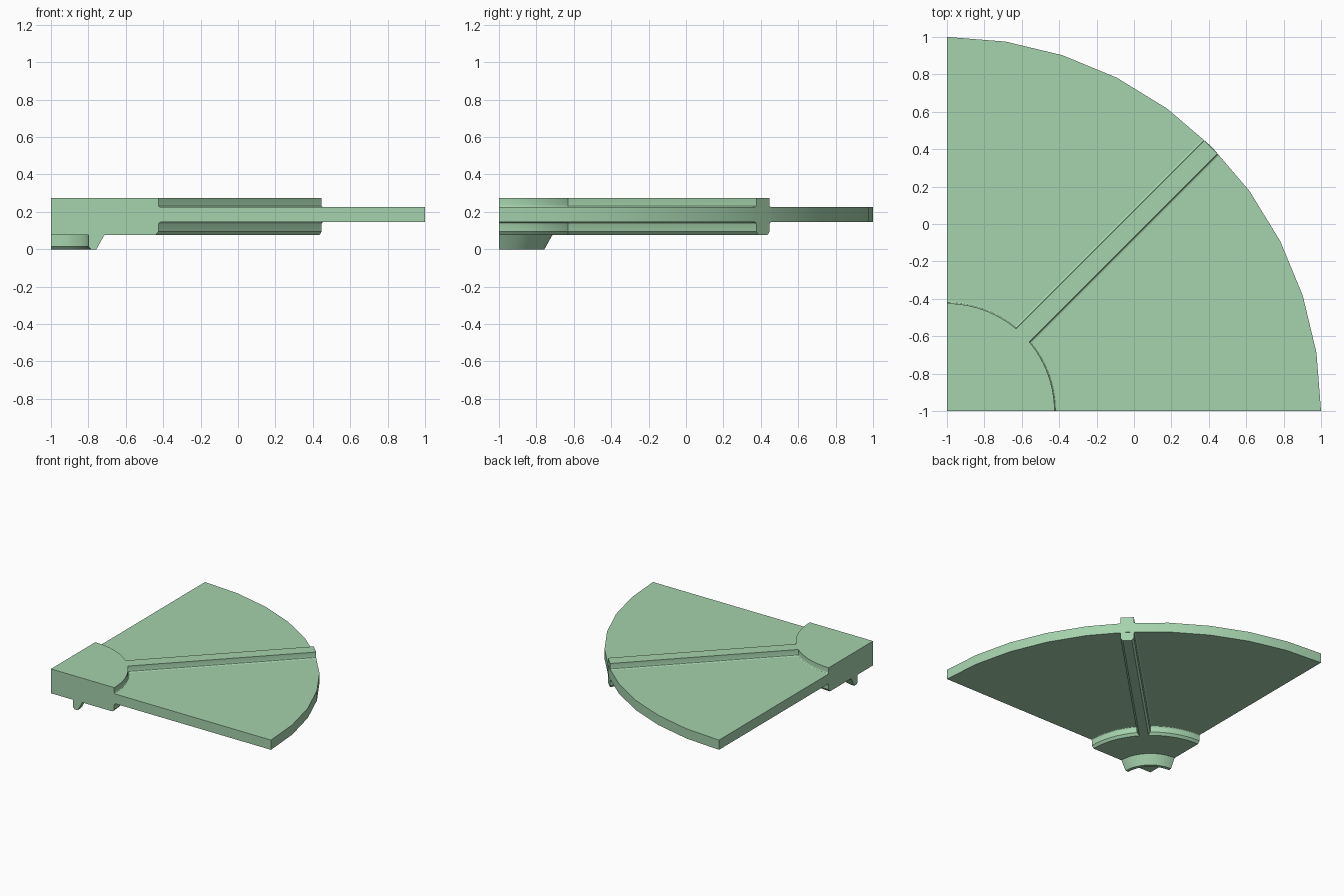
import bpy
import bmesh
import math
from mathutils import Matrix, Vector

cube = bpy.data.objects.get("Cube")
if cube:
    bpy.data.objects.remove(cube, do_unlink=True)

# Single pale green material
green = bpy.data.materials.new("pale_green")
green.use_nodes = True
colour = (0.376, 0.645, 0.418, 1.0)
green.diffuse_color = colour
green.node_tree.nodes["Principled BSDF"].inputs["Base Color"].default_value = colour

CENTRE = Vector((-1, -1, 0))   # corner of the quarter disc
PLATE_LOW, PLATE_TOP = 0.145, 0.225
BOTTOM, TOP = 0.075, 0.275


def loft(name, rings):
    """Join equal closed loops into a capped solid."""
    bm = bmesh.new()
    loops = [[bm.verts.new(p) for p in ring] for ring in rings]
    n = len(loops[0])
    for a, b in zip(loops, loops[1:]):
        for i in range(n):
            j = (i + 1) % n
            bm.faces.new((a[i], a[j], b[j], b[i]))
    bm.faces.new(loops[0])
    bm.faces.new(loops[-1][::-1])
    bmesh.ops.remove_doubles(bm, verts=bm.verts, dist=1e-5)
    bmesh.ops.recalc_face_normals(bm, faces=bm.faces)
    mesh = bpy.data.meshes.new(name)
    bm.to_mesh(mesh)
    bm.free()
    mesh.materials.append(green)
    obj = bpy.data.objects.new(name, mesh)
    bpy.context.collection.objects.link(obj)
    bpy.ops.object.select_all(action='DESELECT')
    obj.select_set(True)
    bpy.context.view_layer.objects.active = obj
    bpy.ops.object.shade_smooth_by_angle(angle=math.radians(30))
    return obj


def sector(name, profile, segments):
    """Sweep an (r, z) profile through a quarter turn about the corner."""
    rings = []
    for k in range(segments + 1):
        a = math.pi / 2 * k / segments
        rings.append([CENTRE + Vector((r * math.cos(a), r * math.sin(a), z))
                      for r, z in profile])
    return loft(name, rings)


def wall(r, f=0.012, c=0.016):
    """Side outline, top to bottom: fillets at the plate, chamfer at the foot."""
    arc = [(f * (1 - math.cos(t)), f * (1 - math.sin(t)))
           for t in (0, math.pi / 6, math.pi / 3, math.pi / 2)]
    upper = [(r + dx, PLATE_TOP + dz) for dx, dz in arc]
    lower = [(r + dx, PLATE_LOW - dz) for dx, dz in reversed(arc)]
    return [(r, TOP)] + upper + lower + [(r, BOTTOM + 0.02), (r - c, BOTTOM)]


# Faceted quarter-disc plate
sector("plate", [(0.57, PLATE_LOW), (2, PLATE_LOW), (2, PLATE_TOP), (0.57, PLATE_TOP)], 10)

# Hub with a hollow tapered collar underneath
hub = [(0, TOP)] + wall(0.575) + [
    (0.285, BOTTOM), (0.243, 0), (0.215, 0), (0.2, 0.015), (0.2, BOTTOM), (0, BOTTOM)]
sector("hub", hub, 24)

# Diagonal rib, its section mirrored about the 45 degree line
side = wall(0.05)
section = side + [(-y, z) for y, z in reversed(side)]
turn = Matrix.Rotation(math.pi / 4, 4, 'Z')
loft("rib", [[CENTRE + turn @ Vector((r, y, z)) for y, z in section]
             for r in (0.55, 1.996)])
